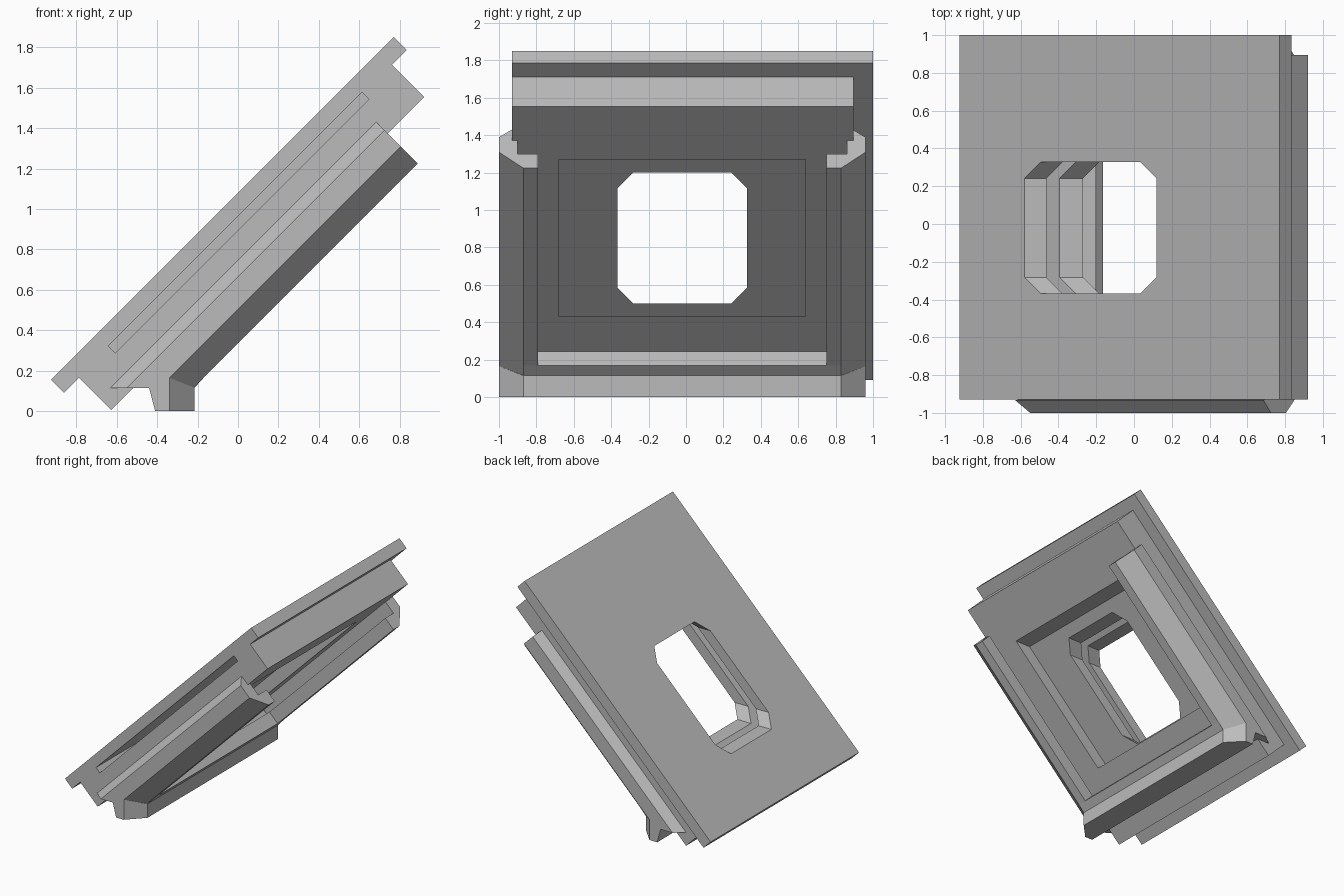
import bpy, bmesh, math

if "Cube" in bpy.data.objects:
    bpy.data.objects.remove(bpy.data.objects["Cube"], do_unlink=True)

R = math.sqrt(2)
MID = -0.02          # centre line of the body across y

grey = bpy.data.materials.new("plain grey")
grey.use_nodes = True
grey.diffuse_color = (0.5, 0.5, 0.5, 1)
grey.node_tree.nodes["Principled BSDF"].inputs["Base Color"].default_value = (0.5, 0.5, 0.5, 1)


def tilt(u, y, d):
    """u runs up the 45 degree slope, d is the depth below the sloping face."""
    return ((u + d) / R, y, (u - d) / R)


def loft(name, start, end):
    """Solid between two matching outlines."""
    bm = bmesh.new()
    a = [bm.verts.new(p) for p in start]
    b = [bm.verts.new(p) for p in end]
    bm.faces.new(a)
    bm.faces.new(b[::-1])
    for i in range(len(a)):
        j = (i + 1) % len(a)
        bm.faces.new((a[i], a[j], b[j], b[i]))
    bmesh.ops.recalc_face_normals(bm, faces=bm.faces)
    mesh = bpy.data.meshes.new(name)
    bm.to_mesh(mesh)
    bm.free()
    mesh.materials.append(grey)
    obj = bpy.data.objects.new(name, mesh)
    bpy.context.collection.objects.link(obj)
    return obj


def slab(name, u, y, d):
    outline = [(u[0], d[0]), (u[1], d[0]), (u[1], d[1]), (u[0], d[1])]
    return loft(name, *[[tilt(p, s, q) for p, q in outline] for s in y])


def combine(target, tool, operation):
    mod = target.modifiers.new("combine", "BOOLEAN")
    mod.operation = operation
    mod.solver = "EXACT"
    mod.object = tool
    bpy.context.view_layer.update()
    bpy.context.view_layer.objects.active = target
    bpy.ops.object.modifier_apply(modifier=mod.name)
    bpy.data.objects.remove(tool, do_unlink=True)


# Sloping panel: cover plate with a thicker core beneath
panel = slab("sloping_panel", (-0.544, 1.853), (-0.93, 1.0), (-0.764, -0.672))
core = slab("panel_core", (-0.44, 1.75), (-0.93, 0.895), (-0.70, -0.447))
combine(panel, core, "UNION")

# Card slot entering from the front edge
slot = slab("slot_cutter", (-0.226, 1.55), (-1.1, 0.7), (-0.682, -0.633))
combine(panel, slot, "DIFFERENCE")

# Recess on the underside, with horizontal walls
def recess_ring(y):
    return [(z + d * R, y, z) for z, d in ((0.43, -0.545), (1.27, -0.545), (1.27, -0.2), (0.43, -0.2))]

combine(panel, loft("recess_cutter", recess_ring(-0.68), recess_ring(0.638)), "DIFFERENCE")

# Window with clipped corners, cut straight through along x
hw, hh, c = 0.347, 0.35, 0.085
octagon = []
for sy, sz in ((1, 1), (-1, 1), (-1, -1), (1, -1)):
    pair = [(sy * hw, sz * (hh - c)), (sy * (hw - c), sz * hh)]
    octagon += pair if sy * sz > 0 else pair[::-1]
combine(panel, loft("window_cutter", *[[(x, MID + y, 0.85 + z) for y, z in octagon] for x in (-2, 2)]),
        "DIFFERENCE")

# Side rails: hooked profile (distance from centre line, depth), cut level at the foot
hook = [(0.90, -0.527), (0.98, -0.47), (0.98, -0.357), (0.85, -0.237), (0.772, -0.237),
        (0.772, -0.343), (0.88, -0.343), (0.88, -0.447), (0.90, -0.447)]
hook[0] = (0.912, -0.527)
for name, side in (("front_rail", -1), ("back_rail", 1)):
    low = [tilt(0.115 * R + d, MID + side * w, d) for w, d in hook]
    high = [tilt(1.495, MID + side * w, d) for w, d in hook]
    loft(name, low, high)

# Lower bar closing the channel between the rails
bar = [(-0.53, 0.115), (-0.215, 0.115), (-0.165, 0.17), (-0.24, 0.245),
       (-0.313, 0.172), (-0.387, 0.245), (-0.41, 0.28)]
loft("lower_bar", *[[(x, MID + s * 0.85, z) for x, z in bar] for s in (-1, 1)])

# Foot: flat base, chamfered toward the open side
foot = [(-0.41, -0.44, 0.115, 0.98), (-0.34, -0.34, 0.165, 0.98), (-0.215, -0.215, 0.115, 0.85)]
ring = [(f, -1) for f in foot] + [(f, 1) for f in foot[::-1]]
bm = bmesh.new()
base = [bm.verts.new((f[0], MID + s * f[3], 0)) for f, s in ring]
top = [bm.verts.new((f[1], MID + s * f[3], f[2])) for f, s in ring]
bm.faces.new(base)
bm.faces.new((top[0], top[1], top[4], top[5]))
bm.faces.new((top[1], top[2], top[3], top[4]))
for i in range(6):
    j = (i + 1) % 6
    bm.faces.new((base[i], base[j], top[j], top[i]))
bmesh.ops.recalc_face_normals(bm, faces=bm.faces)
mesh = bpy.data.meshes.new("foot")
bm.to_mesh(mesh)
bm.free()
mesh.materials.append(grey)
bpy.context.collection.objects.link(bpy.data.objects.new("foot", mesh))
